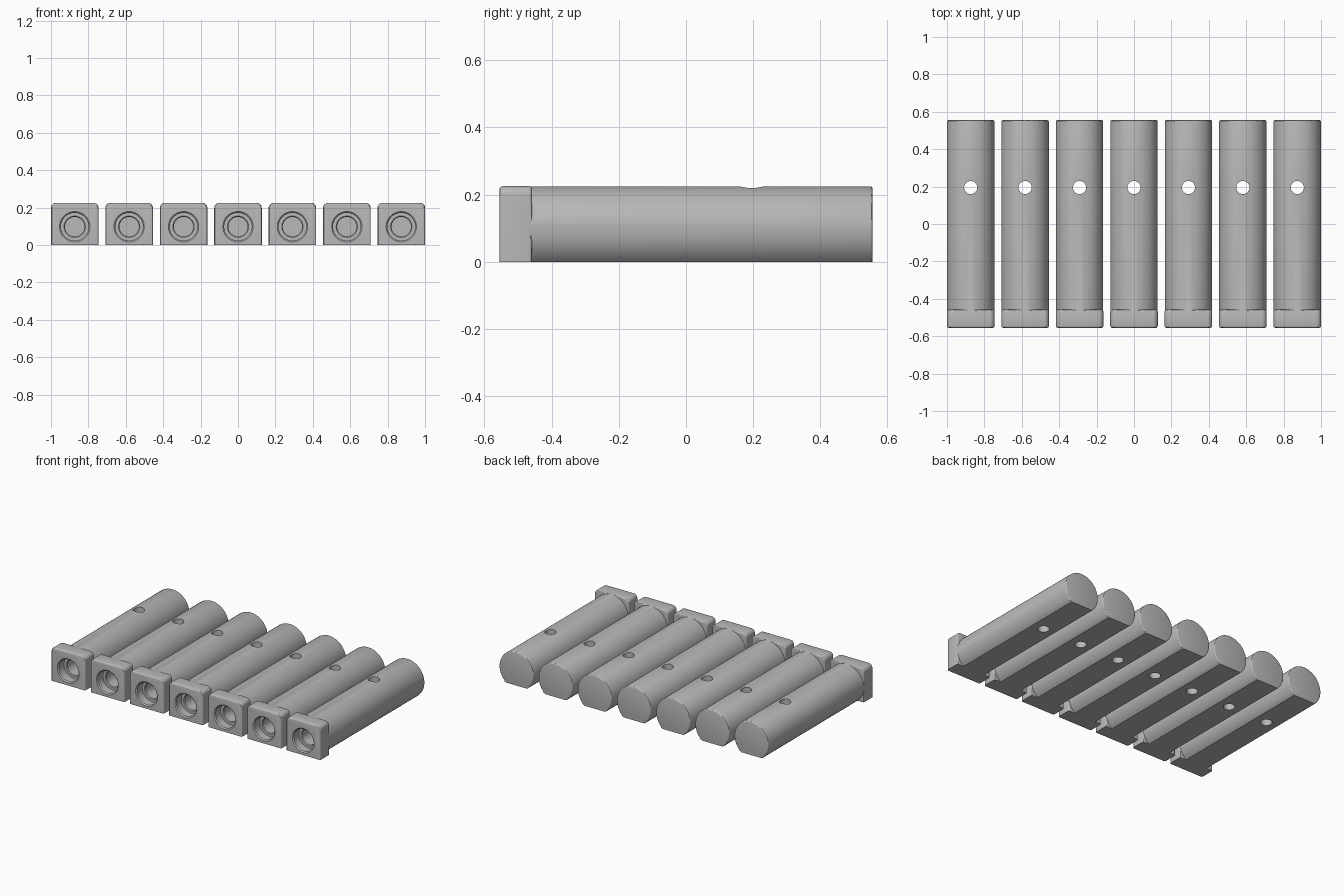
import bpy, bmesh, math
from mathutils import Matrix

if "Cube" in bpy.data.objects:
    bpy.data.objects.remove(bpy.data.objects["Cube"])

COUNT, PITCH = 7, 0.291
R, ZC = 0.127, 0.098          # barrel radius and axis height
FRONT, BACK, HEAD_BACK = -0.555, 0.555, -0.458

grey = bpy.data.materials.new("grey")
grey.diffuse_color = (0.48, 0.48, 0.48, 1)
grey.use_nodes = True
grey.node_tree.nodes["Principled BSDF"].inputs["Base Color"].default_value = grey.diffuse_color


def add_object(name, bm):
    bmesh.ops.recalc_face_normals(bm, faces=bm.faces)
    mesh = bpy.data.meshes.new(name)
    bm.to_mesh(mesh)
    bm.free()
    ob = bpy.data.objects.new(name, mesh)
    bpy.context.collection.objects.link(ob)
    return ob


def extrude_profile(name, points, y0, y1, bevel, rims):
    """Extrude an (x, z) outline along y and round the given rims, except on the underside."""
    bm = bmesh.new()
    face = bm.faces.new([bm.verts.new((x, y0, z)) for x, z in points])
    top = bmesh.ops.extrude_face_region(bm, geom=[face])
    for v in top["geom"]:
        if isinstance(v, bmesh.types.BMVert):
            v.co.y = y1
    if not any(f.calc_center_median().y < y0 + 1e-5 for f in bm.faces):
        bm.faces.new([v for v in bm.verts if abs(v.co.y - y0) < 1e-5])
    edges = [e for e in bm.edges
             if any(all(abs(v.co.y - r) < 1e-5 for v in e.verts) for r in rims)
             and not all(v.co.z < 1e-5 for v in e.verts)]
    bmesh.ops.bevel(bm, geom=edges, offset=bevel, segments=3, profile=0.5,
                    affect='EDGES', clamp_overlap=False)
    return add_object(name, bm)


def lathe_y(name, profile, segs=64):
    """Closed solid of revolution about the barrel axis from (radius, y) pairs."""
    bm = bmesh.new()
    rings = []
    for r, y in profile:
        rings.append([bm.verts.new((r * math.cos(2 * math.pi * i / segs), y,
                                    ZC + r * math.sin(2 * math.pi * i / segs)))
                      for i in range(segs)])
    for a, b in zip(rings, rings[1:]):
        for i in range(segs):
            j = (i + 1) % segs
            bm.faces.new((a[i], a[j], b[j], b[i]))
    bm.faces.new(rings[0])
    bm.faces.new(rings[-1])
    return add_object(name, bm)


def boolean(target, tool, operation):
    mod = target.modifiers.new(operation.title(), 'BOOLEAN')
    mod.object, mod.operation, mod.solver = tool, operation, 'EXACT'
    bpy.context.view_layer.objects.active = target
    bpy.ops.object.modifier_apply(modifier=mod.name)
    bpy.data.objects.remove(tool)


# Barrel: round bar with a flat underside
a0 = -math.asin(ZC / R)
a1 = math.pi - a0
N = 80
arc = [a0 + (a1 - a0) * i / N for i in range(N + 1)]
rb = R - 0.0005
barrel_outline = [(rb * math.cos(a), ZC + rb * math.sin(a)) for a in arc]
for k in (0, -1):
    barrel_outline[k] = (barrel_outline[k][0], 0.0)
peg = extrude_profile("peg", barrel_outline, -0.50, BACK, 0.007, [BACK])

# Head: square block with rounded upper corners
c, top = 0.026, ZC + R
corner = [(R - c + c * math.cos(t * math.pi / 16), top - c + c * math.sin(t * math.pi / 16))
          for t in range(9)]
head_outline = [(-R, 0), (R, 0)] + corner + [(-x, z) for x, z in reversed(corner)]
head = extrude_profile("head", head_outline, FRONT, HEAD_BACK, 0.009, [FRONT, HEAD_BACK])
boolean(peg, head, 'UNION')

# Stepped socket in the front of the head
socket = lathe_y("socket_cutter", [(0.081, FRONT - 0.02), (0.081, FRONT), (0.074, FRONT + 0.007),
                                   (0.074, FRONT + 0.06), (0.057, FRONT + 0.06),
                                   (0.052, FRONT + 0.065), (0.052, -0.30)])
boolean(peg, socket, 'DIFFERENCE')

# Cross hole through the barrel
bm = bmesh.new()
bmesh.ops.create_cone(bm, cap_ends=True, segments=48, radius1=0.035, radius2=0.035, depth=0.6,
                      matrix=Matrix.Translation((0, 0.195, ZC)))
boolean(peg, add_object("cross_hole_cutter", bm), 'DIFFERENCE')

# Finish: one colour, smooth curves with sharp edges
peg.data.materials.clear()
peg.data.materials.append(grey)
bpy.ops.object.select_all(action='DESELECT')
peg.select_set(True)
bpy.context.view_layer.objects.active = peg
bpy.ops.object.shade_smooth_by_angle(angle=math.radians(30))

# Row of identical pegs
for i in range(COUNT):
    ob = peg if i == 0 else peg.copy()
    if i:
        bpy.context.collection.objects.link(ob)
    ob.name = f"peg_{i + 1}"
    ob.location.x = (i - (COUNT - 1) / 2) * PITCH
